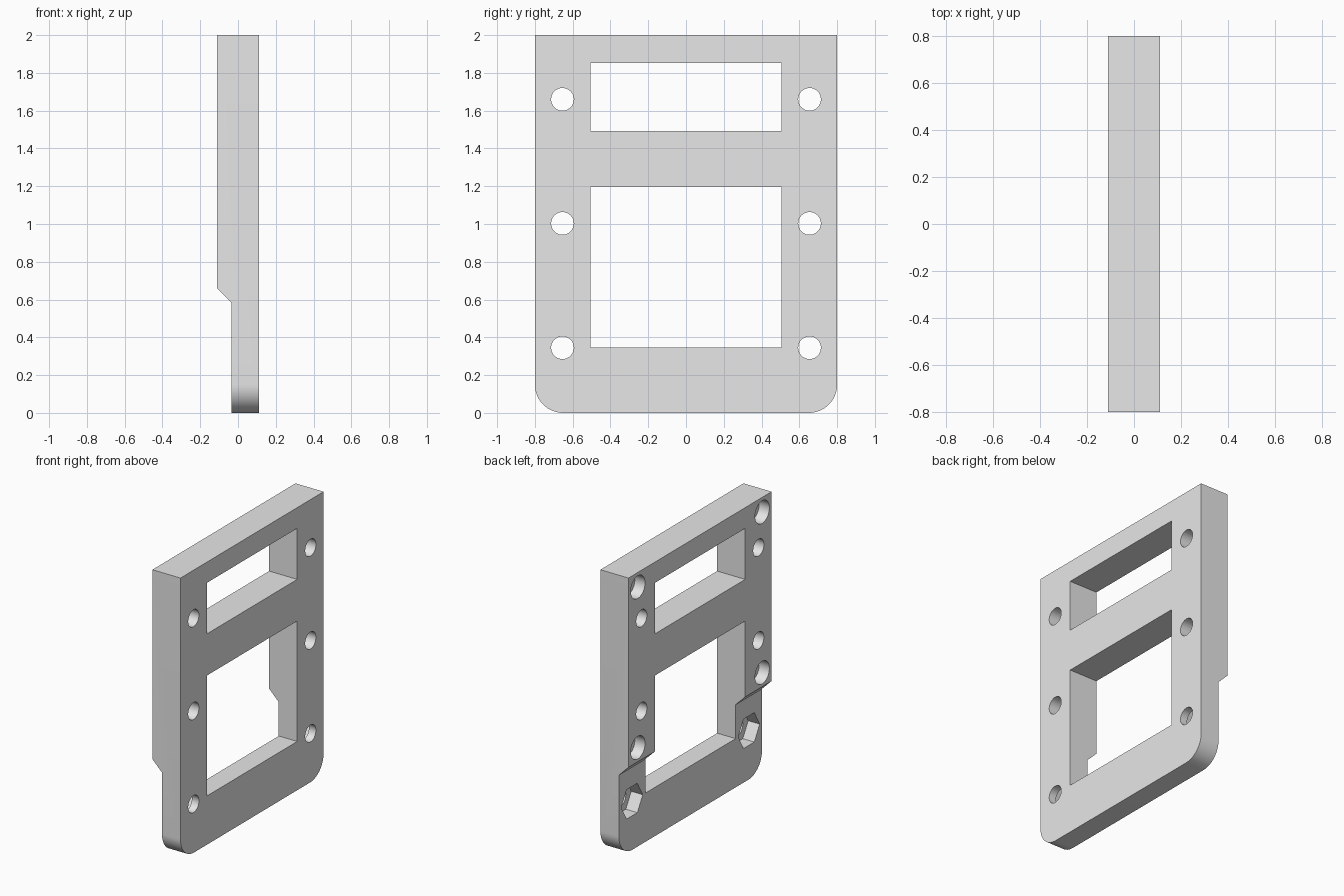
import bpy
import bmesh
import math
from mathutils import Vector

cube = bpy.data.objects.get("Cube")
if cube:
    bpy.data.objects.remove(cube, do_unlink=True)

grey = bpy.data.materials.new("plain grey")
grey.use_nodes = True
grey.diffuse_color = (0.8, 0.8, 0.8, 1)
grey.node_tree.nodes["Principled BSDF"].inputs["Base Color"].default_value = (0.8, 0.8, 0.8, 1)

BACK, FRONT = -0.11, 0.11   # plate thickness along x
STEP = -0.035               # face of the thinner lower part
HALF, TOP = 0.8, 2.0
PAST = 0.1                  # how far cutters reach beyond a face


def prism(name, points, depth):
    """Extrude a closed outline of 3D points by the depth vector."""
    bm = bmesh.new()
    face = bm.faces.new([bm.verts.new(p) for p in points])
    out = bmesh.ops.extrude_face_region(bm, geom=[face])
    verts = [v for v in out["geom"] if isinstance(v, bmesh.types.BMVert)]
    bmesh.ops.translate(bm, verts=verts, vec=Vector(depth))
    bmesh.ops.recalc_face_normals(bm, faces=bm.faces)
    mesh = bpy.data.meshes.new(name)
    bm.to_mesh(mesh)
    bm.free()
    mesh.materials.append(grey)
    obj = bpy.data.objects.new(name, mesh)
    bpy.context.collection.objects.link(obj)
    return obj


def arc(x, y, z, radius, start, end, steps):
    angles = [math.radians(start + (end - start) * i / steps) for i in range(steps + 1)]
    return [(x, y + radius * math.cos(a), z + radius * math.sin(a)) for a in angles]


def bore(name, y, z, radius, sides, x0, x1):
    """Round or hexagonal cutter running along x."""
    ring = arc(x0, y, z, radius, 0, 360, sides)[:-1]
    return prism(name, ring, (x1 - x0, 0, 0))


# Plate with rounded lower corners
r = 0.15
outline = [(BACK, HALF, TOP), (BACK, -HALF, TOP)]
outline += arc(BACK, r - HALF, r, r, 180, 270, 16)
outline += arc(BACK, HALF - r, r, r, 270, 360, 16)
plate = prism("mounting_plate", outline, (FRONT - BACK, 0, 0))

# Thinned lower part with a sloped shoulder
shoulder = [(BACK - PAST, -1, -PAST), (STEP, -1, -PAST), (STEP, -1, 0.585),
            (BACK, -1, 0.66), (BACK - PAST, -1, 0.66 + PAST)]
cutters = [prism("step_cutter", shoulder, (0, 2, 0))]

# Two windows
for low, high in ((0.345, 1.197), (1.492, 1.853)):
    w = 0.505
    rect = [(BACK - PAST, y, z) for y, z in ((-w, low), (w, low), (w, high), (-w, high))]
    cutters.append(prism("window_cutter", rect, (1, 0, 0)))

# Through holes, blind round pockets and hexagonal nut pockets, both sides
for side in (-1, 1):
    for z in (0.345, 1.003, 1.66):
        cutters.append(bore("screw_hole_cutter", side * 0.654, z, 0.06, 40,
                            BACK - PAST, FRONT + PAST))
    for z in (0.76, 1.896):
        cutters.append(bore("round_pocket_cutter", side * 0.695, z, 0.08, 40,
                            BACK - PAST, BACK + 0.08))
    cutters.append(bore("nut_pocket_cutter", side * 0.654, 0.345, 0.12, 6,
                        BACK - PAST, STEP + 0.09))

for cutter in cutters:
    mod = plate.modifiers.new(cutter.name, "BOOLEAN")
    mod.operation = "DIFFERENCE"
    mod.solver = "EXACT"
    mod.object = cutter
    cutter.hide_render = True

# Bake the cuts and drop the helpers
bpy.context.view_layer.update()
graph = bpy.context.evaluated_depsgraph_get()
cut_mesh = bpy.data.meshes.new_from_object(plate.evaluated_get(graph))
plate.modifiers.clear()
plate.data = cut_mesh
for cutter in cutters:
    bpy.data.objects.remove(cutter, do_unlink=True)

# Smooth the curved walls, keep edges sharp
bpy.ops.object.select_all(action="DESELECT")
plate.select_set(True)
bpy.context.view_layer.objects.active = plate
bpy.ops.object.shade_smooth_by_angle(angle=math.radians(30))
